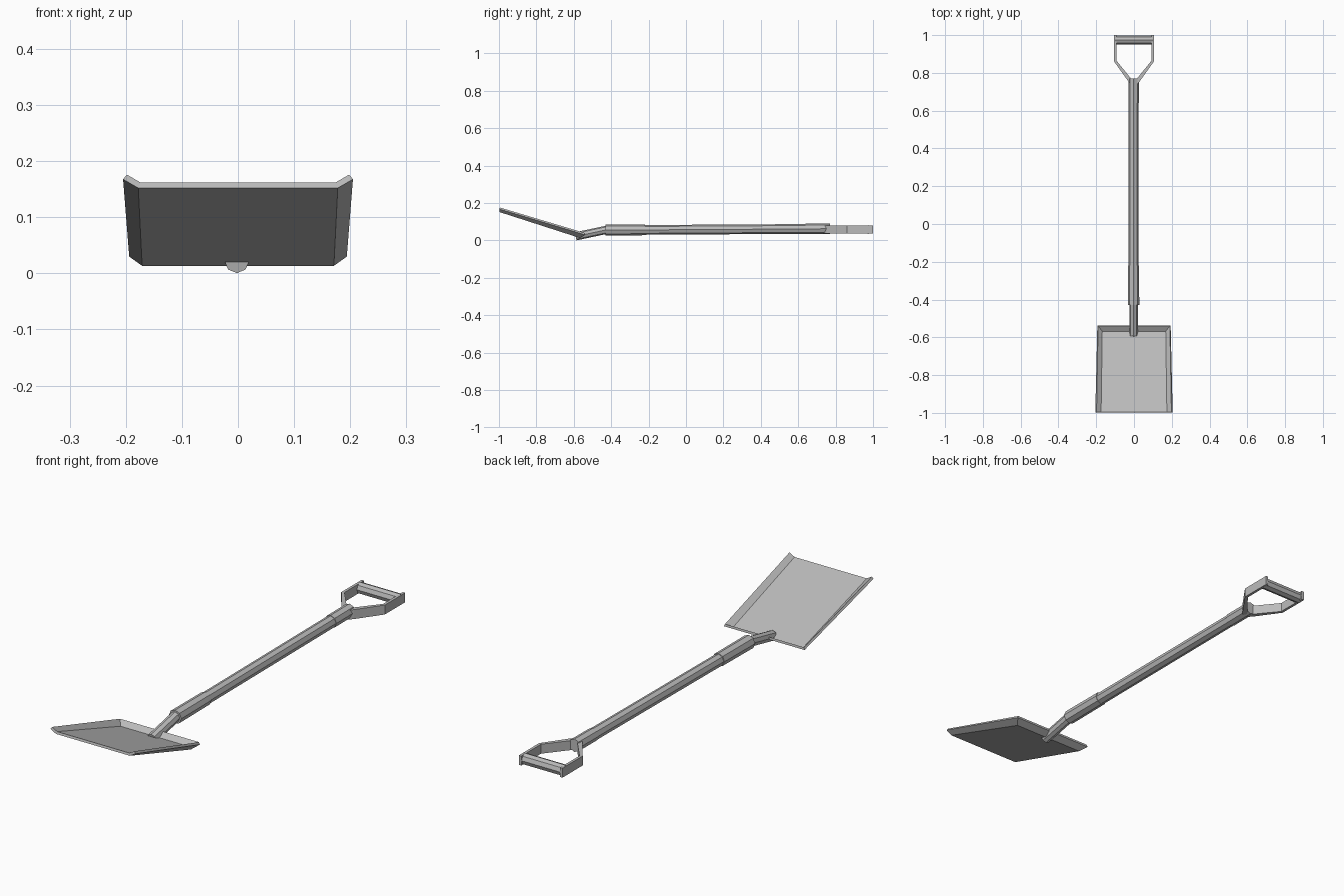
import bpy
from mathutils import Vector

cube = bpy.data.objects.get("Cube")
if cube:
    bpy.data.objects.remove(cube, do_unlink=True)

GREY = (0.5, 0.5, 0.5, 1.0)
metal = bpy.data.materials.new("plain grey")
metal.use_nodes = True
metal.diffuse_color = GREY
metal.node_tree.nodes["Principled BSDF"].inputs["Base Color"].default_value = GREY


def add_part(name, verts, faces):
    """Make a flat-shaded grey object from points and faces."""
    mesh = bpy.data.meshes.new(name)
    mesh.from_pydata(verts, [], faces)
    mesh.materials.append(metal)
    obj = bpy.data.objects.new(name, mesh)
    bpy.context.collection.objects.link(obj)
    return obj


def rod(name, start, end, r_start, r_end):
    """Eight-sided rod running from start to end."""
    start, end = Vector(start), Vector(end)
    axis = end - start
    bpy.ops.mesh.primitive_cone_add(
        vertices=8, radius1=r_start, radius2=r_end, depth=axis.length,
        location=(start + end) / 2,
        rotation=axis.to_track_quat('Z', 'Y').to_euler())
    obj = bpy.context.object
    obj.name = name
    obj.data.materials.append(metal)
    return obj


def mirror_x(obj):
    mod = obj.modifiers.new("Mirror", 'MIRROR')
    mod.use_axis = (True, False, False)
    return obj


# Blade: sloping pan with two side lips and a back lip, mitred at the corners
inner = [(-0.174, -0.995, 0.162), (0.174, -0.995, 0.162),
         (0.168, -0.568, 0.024), (-0.168, -0.568, 0.024)]
outer = [(-0.198, -0.995, 0.176), (0.198, -0.995, 0.176),
         (0.19, -0.54, 0.04), (-0.19, -0.54, 0.04)]
blade = add_part("blade", inner + outer,
                 [(0, 1, 2, 3), (1, 5, 6, 2), (2, 6, 7, 3), (3, 7, 4, 0)])
sheet = blade.modifiers.new("Sheet", 'SOLIDIFY')
sheet.thickness = 0.011
sheet.offset = -1

# Tang, socket, shaft and upper collar
X = -0.002
rod("tang", (X, -0.59, 0.022), (X, -0.42, 0.058), 0.022, 0.022)
rod("socket", (X, -0.43, 0.056), (X, -0.22, 0.057), 0.03, 0.029)
rod("shaft", (X, -0.3, 0.056), (X, 0.7, 0.062), 0.026, 0.026)
rod("upper_collar", (X, 0.64, 0.062), (X, 0.77, 0.063), 0.028, 0.028)

# Handle yoke: one bent strap, mirrored to the other side
outline = [(0.012, 0.735), (0.03, 0.755), (0.105, 0.86), (0.105, 1.0),
           (0.093, 1.0), (0.093, 0.865), (0.02, 0.775), (0.005, 0.755)]
n = len(outline)
strap = [(x, y, z) for z in (0.038, 0.079) for x, y in outline]
sides = [(i, (i + 1) % n, (i + 1) % n + n, i + n) for i in range(n)]
caps = []
for i in range(n // 2 - 1):
    quad = (i, i + 1, n - 2 - i, n - 1 - i)
    caps += [quad[::-1], tuple(k + n for k in quad)]
mirror_x(add_part("handle_yoke", strap, sides + caps))

# Cross grip between the straps
rod("grip", (-0.1, 0.974, 0.058), (0.1, 0.974, 0.058), 0.024, 0.024)
